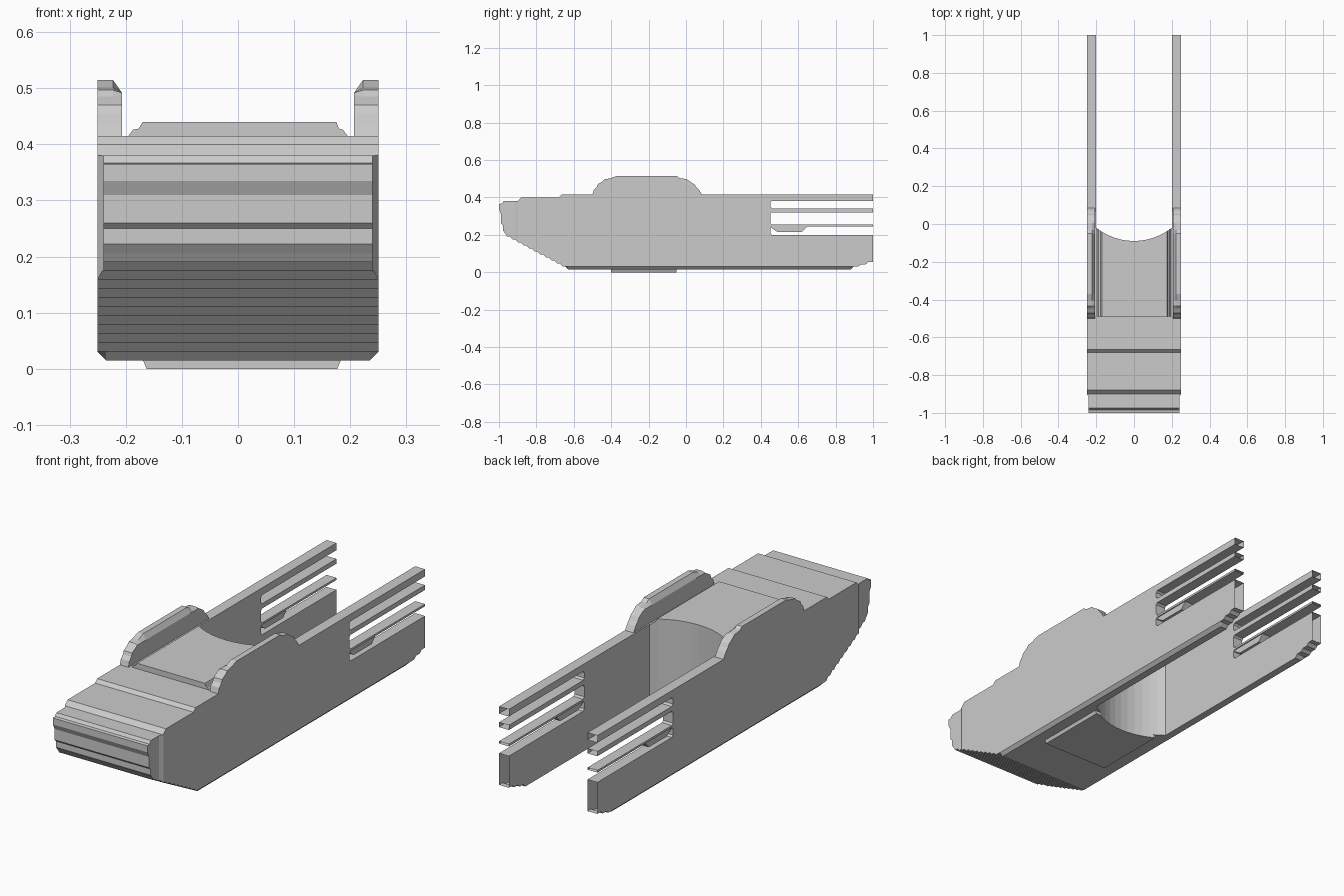
import bpy, bmesh, math

if "Cube" in bpy.data.objects:
    bpy.data.objects.remove(bpy.data.objects["Cube"])


def loft(name, loops):
    """Solid skinned through point loops of equal length, capped at both ends."""
    bm = bmesh.new()
    rings = [[bm.verts.new(p) for p in lp] for lp in loops]
    n = len(rings[0])
    for a, b in zip(rings, rings[1:]):
        for i in range(n):
            j = (i + 1) % n
            bm.faces.new((a[i], a[j], b[j], b[i]))
    bm.faces.new(rings[0][::-1])
    bm.faces.new(rings[-1])
    bmesh.ops.recalc_face_normals(bm, faces=bm.faces)
    me = bpy.data.meshes.new(name)
    bm.to_mesh(me)
    bm.free()
    ob = bpy.data.objects.new(name, me)
    bpy.context.collection.objects.link(ob)
    return ob


def side_prism(name, prof, x0, x1):
    return loft(name, [[(x, y, z) for y, z in prof] for x in (x0, x1)])


def plan_prism(name, prof, z0, z1):
    return loft(name, [[(x, y, z) for x, y in prof] for z in (z0, z1)])


def front_prism(name, prof, y0, y1):
    return loft(name, [[(x, y, z) for x, z in prof] for y in (y0, y1)])


def cut(ob, cutter):
    cutter.hide_render = True
    m = ob.modifiers.new("cut", 'BOOLEAN')
    m.operation, m.solver, m.object = 'DIFFERENCE', 'EXACT', cutter
    bpy.context.view_layer.objects.active = ob
    bpy.ops.object.modifier_apply(modifier=m.name)


def steps(a, b, n):
    """Stair-like slope: each step is a flat run followed by a 45 degree drop."""
    dy, dz = (b[0] - a[0]) / n, (b[1] - a[1]) / n
    pts = []
    for i in range(n):
        y, z = a[0] + i * dy, a[1] + i * dz
        pts += [(y, z), (y + dy - abs(dz), z)]
    return pts + [b]


# hull: side profile with ribbed nose, stepped underside, chamfered lower edges
profile = [(1, .415), (-.665, .415), (-.68, .4), (-.88, .4), (-.9, .38),
           (-.975, .38), (-.985, .367), (-1, .365), (-1, .335), (-.988, .31),
           (-.988, .26), (-.978, .25), (-.978, .222), (-.965, .205)]
profile += steps((-.955, .19), (-.63, .015), 11)
profile += [(.88, .015), (.895, .03), (.92, .03), (.935, .042),
            (.96, .042), (.975, .055), (1, .055)]
outer = [(y, max(z, .03)) for y, z in profile]
hull = loft("hull", [[(x, y, z) for y, z in p] for x, p in
                     ((-.25, outer), (-.235, profile), (.235, profile), (.25, outer))])

# raised deck between the fins, and the belly pad
deck = front_prism("deck_panel", [(-.197, .413), (-.187, .426), (-.177, .428), (-.17, .44),
                                  (.175, .44), (.18, .428), (.187, .426), (.197, .413)],
                   -.49, .05)
belly = front_prism("belly_pad", [(-.17, .017), (-.163, 0), (.177, 0), (.184, .017)],
                    -.4, -.05)

# rear channel with a concave front wall
R, cy = .32, .23
half = math.asin(.2 / R)
arc = [(R * math.sin(t), cy - R * math.cos(t))
       for t in (half * (i / 6 - 1) for i in range(13))]
channel = plan_prism("channel_cutter", arc + [(.2, 1.2), (-.2, 1.2)], -.2, .7)
for ob in (hull, deck, belly):
    cut(ob, channel)
cutters = [channel]

# slots that split the rear of both walls into rails
for z0, z1 in ((.2, .245), (.255, .32), (.342, .382)):
    c = .008
    slot = side_prism("slot_cutter", [(.452, z0 + c), (.452 + c, z0), (1.2, z0),
                                      (1.2, z1), (.452 + c, z1), (.452, z1 - c)], -.4, .4)
    cut(hull, slot)
    cutters.append(slot)

# narrowed nose sides
for s in (-1, 1):
    nose = plan_prism("nose_cutter", [(s * .3, -1.2), (s * .24, -1.2), (s * .24, -.915),
                                      (s * .252, -.895), (s * .3, -.895)], -.2, .7)
    cut(hull, nose)
    cutters.append(nose)
for c in cutters:
    bpy.data.objects.remove(c)

# open the hollow rear ends of walls and rails
bm = bmesh.new()
bm.from_mesh(hull.data)
ends = [f for f in bm.faces if all(v.co.y > .999 for v in f.verts)]
bmesh.ops.delete(bm, geom=ends, context='FACES')
bm.to_mesh(hull.data)
bm.free()

# rounded side fins and the tabs under the lowest rails
fin = [(-.5, .415), (-.493, .44), (-.478, .455), (-.472, .47), (-.447, .485),
       (-.435, .497), (-.405, .502), (-.37, .515), (-.05, .515), (-.033, .503),
       (.005, .498), (.02, .486), (.045, .47), (.055, .455), (.07, .44), (.085, .415)]
tab = [(.452, .247), (.46, .235), (.49, .215), (.62, .215), (.65, .247)]
for s, side in ((-1, "left"), (1, "right")):
    loft(side + "_fin", [[(s * x, y, min(z, top)) for y, z in fin]
                         for x, top in ((.25, .6), (.223, .6), (.207, .492))])
    side_prism(side + "_rail_tab", tab, s * .205, s * .245)
